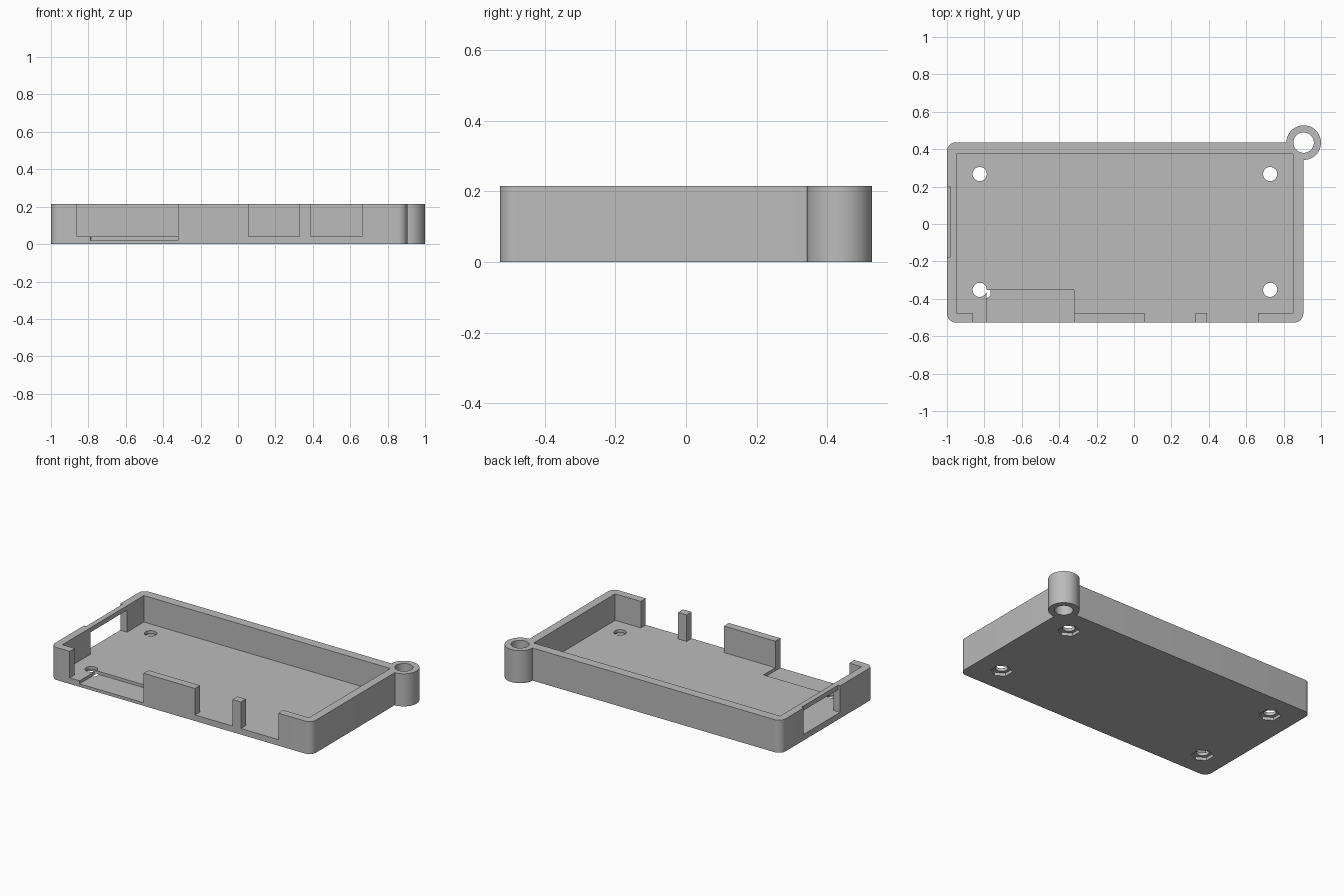
import bpy
import bmesh
from math import radians
from mathutils import Matrix, Vector

cube = bpy.data.objects.get("Cube")
if cube:
    bpy.data.objects.remove(cube, do_unlink=True)

TOP = 0.215      # rim height
FLOOR = 0.04     # inside floor height
LEFT, RIGHT, FRONT, BACK = -1.0, 0.905, -0.527, 0.437
RING = (0.907, 0.435)

grey = bpy.data.materials.new("plain grey plastic")
grey.use_nodes = True
grey.diffuse_color = (0.5, 0.5, 0.5, 1)
grey.node_tree.nodes["Principled BSDF"].inputs["Base Color"].default_value = (0.5, 0.5, 0.5, 1)


def finish(name, bm):
    mesh = bpy.data.meshes.new(name)
    bm.to_mesh(mesh)
    bm.free()
    mesh.materials.append(grey)
    ob = bpy.data.objects.new(name, mesh)
    bpy.context.collection.objects.link(ob)
    return ob


def box(name, x0, x1, y0, y1, z0, z1, corner=0):
    """Box from its limits, with optional rounded upright edges."""
    bm = bmesh.new()
    size = Vector((x1 - x0, y1 - y0, z1 - z0))
    mid = Vector((x0 + x1, y0 + y1, z0 + z1)) / 2
    bmesh.ops.create_cube(bm, size=1, matrix=Matrix.Translation(mid) @ Matrix.Diagonal(size).to_4x4())
    if corner:
        upright = [e for e in bm.edges if abs(e.verts[0].co.z - e.verts[1].co.z) > 0.01]
        bmesh.ops.bevel(bm, geom=upright, offset=corner, segments=8, profile=0.5, affect='EDGES')
    return finish(name, bm)


def cylinder(name, x, y, radius, z0, z1, sides=48, turn=0):
    bm = bmesh.new()
    place = Matrix.Translation((x, y, (z0 + z1) / 2)) @ Matrix.Rotation(radians(turn), 4, 'Z')
    bmesh.ops.create_cone(bm, cap_ends=True, segments=sides, radius1=radius, radius2=radius,
                          depth=z1 - z0, matrix=place)
    return finish(name, bm)


def combine(target, tool, operation='DIFFERENCE'):
    """Apply a boolean and remove the tool."""
    mod = target.modifiers.new("cut", 'BOOLEAN')
    mod.operation = operation
    mod.solver = 'EXACT'
    mod.object = tool
    bpy.context.view_layer.objects.active = target
    bpy.ops.object.modifier_apply(modifier=mod.name)
    bpy.data.objects.remove(tool, do_unlink=True)


# Rounded tray body with the corner ring boss
tray = box("case_tray", LEFT, RIGHT, FRONT, BACK, 0, TOP, corner=0.048)
combine(tray, cylinder("ring_boss", *RING, 0.0925, 0, TOP), 'UNION')

# Main cavity
combine(tray, box("cavity", -0.95, 0.85, -0.475, 0.375, FLOOR, 0.4))

# Connector openings through the front wall
for x0, x1 in ((-0.86, -0.32), (0.055, 0.328), (0.39, 0.663)):
    combine(tray, box("front_opening", x0, x1, -0.7, -0.45, FLOOR, 0.4))

# Sunken floor pocket behind the widest opening
combine(tray, box("floor_pocket", -0.788, -0.32, -0.7, -0.352, 0.02, 0.4))

# Side slot: shallow outer recess, then a window under a top bar
combine(tray, box("side_recess", -1.1, -0.984, -0.18, 0.2, FLOOR, 0.4))
combine(tray, box("side_window", -1.1, -0.9, -0.18, 0.2, FLOOR, 0.185))

# Screw holes with hexagonal nut pockets underneath
for x in (-0.825, 0.728):
    for y in (-0.352, 0.267):
        combine(tray, cylinder("screw_hole", x, y, 0.038, -0.1, 0.15, sides=32))
        combine(tray, cylinder("nut_pocket", x, y, 0.066, -0.1, 0.02, sides=6))

# Hole through the ring
combine(tray, cylinder("ring_hole", *RING, 0.0545, -0.1, 0.4))

# Smooth rounded surfaces, keep hard edges
bpy.ops.object.select_all(action='DESELECT')
tray.select_set(True)
bpy.context.view_layer.objects.active = tray
bpy.ops.object.shade_smooth_by_angle(angle=radians(30))
